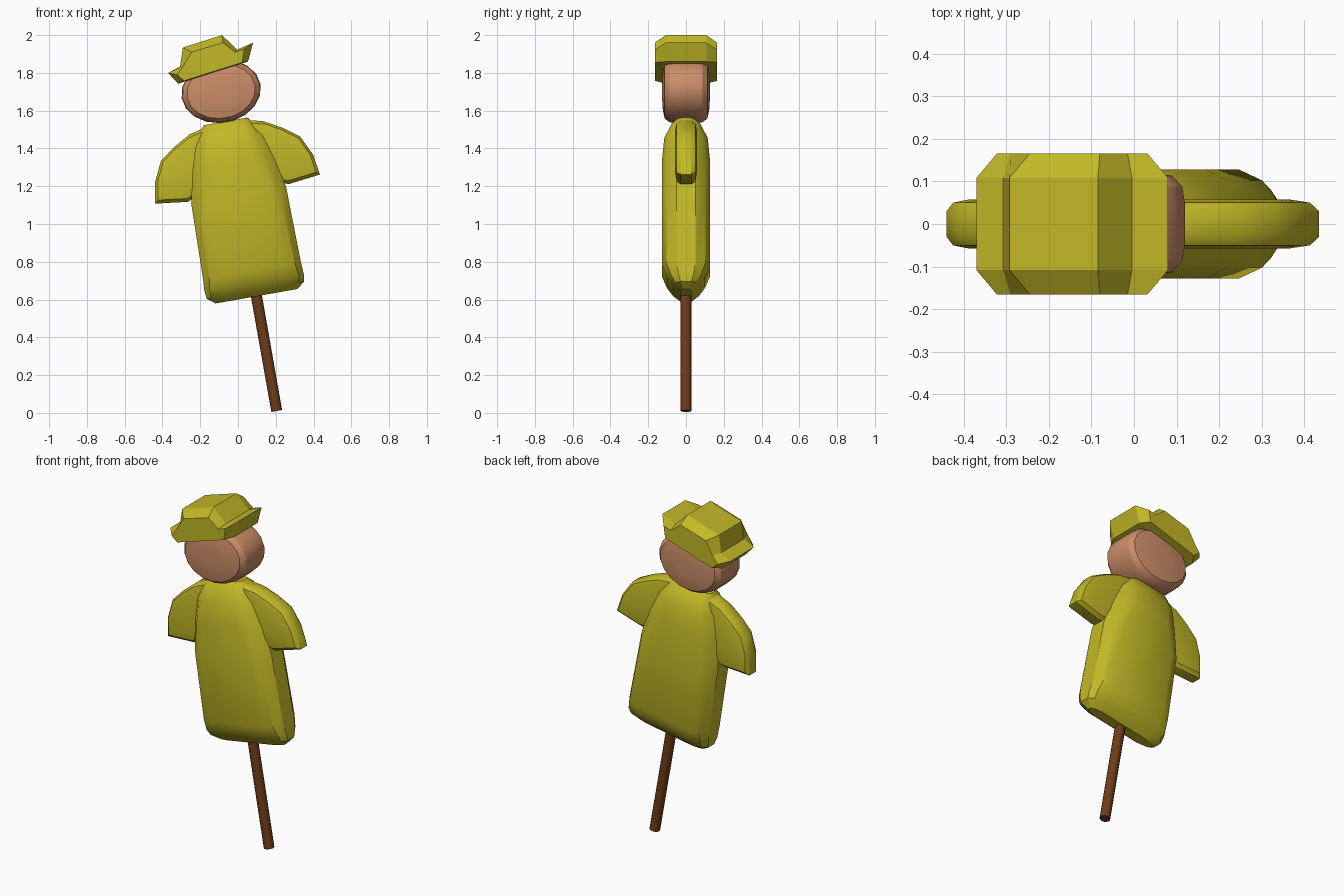
import bpy, bmesh
from math import sin, cos, pi, radians

if "Cube" in bpy.data.objects:
    bpy.data.objects.remove(bpy.data.objects["Cube"])

TILT = radians(10)


def lean(u, y, v):
    """Upright figure coordinates -> leaning world coordinates."""
    return (0.205 + u * cos(TILT) - v * sin(TILT), y,
            0.01 + u * sin(TILT) + v * cos(TILT))


def material(name, rgb):
    m = bpy.data.materials.new(name)
    m.diffuse_color = (*rgb, 1)
    m.use_nodes = True
    m.node_tree.nodes["Principled BSDF"].inputs["Base Color"].default_value = m.diffuse_color
    return m


def loft(name, rings, mat, angle=None):
    """Skin equal-sized rings of points and cap both ends."""
    bm = bmesh.new()
    loops = [[bm.verts.new(p) for p in ring] for ring in rings]
    for a, b in zip(loops, loops[1:]):
        for i in range(len(a)):
            j = (i + 1) % len(a)
            bm.faces.new((a[i], a[j], b[j], b[i]))
    bm.faces.new(loops[0])
    bm.faces.new(loops[-1])
    bmesh.ops.recalc_face_normals(bm, faces=bm.faces)
    mesh = bpy.data.meshes.new(name)
    bm.to_mesh(mesh)
    bm.free()
    ob = bpy.data.objects.new(name, mesh)
    bpy.context.collection.objects.link(ob)
    mesh.materials.append(mat)
    if angle:
        bpy.ops.object.select_all(action='DESELECT')
        ob.select_set(True)
        bpy.context.view_layer.objects.active = ob
        bpy.ops.object.shade_smooth_by_angle(angle=radians(angle))
    return ob


def front_and_back(steps):
    """Mirror (depth, value) steps from the front face to the back face."""
    return [(-d, s) for d, s in steps] + [(d, s) for d, s in reversed(steps)]


cloth = material("yellow_cloth", (0.54, 0.48, 0.02))
skin = material("skin", (0.60, 0.27, 0.14))
wood = material("wood", (0.16, 0.045, 0.01))

# Pole running up into the head
loft("pole", [[lean(0.029 * cos(2 * pi * i / 12), 0.029 * sin(2 * pi * i / 12), v)
               for i in range(12)] for v in (0, 1.66)], wood, 40)

# Shirt torso: height, half width, shoulder edge, flat panel edge, half depth
torso = []
for v, w, c, p, d in [
        (0.617, 0.22, 0.19, 0.15, 0.03), (0.65, 0.262, 0.235, 0.17, 0.07),
        (0.69, 0.267, 0.24, 0.175, 0.10), (0.755, 0.263, 0.23, 0.175, 0.128),
        (1.16, 0.255, 0.22, 0.165, 0.128), (1.32, 0.225, 0.18, 0.11, 0.128),
        (1.45, 0.19, 0.15, 0.10, 0.115), (1.53, 0.14, 0.12, 0.09, 0.075),
        (1.557, 0.117, 0.10, 0.08, 0.045)]:
    quarter = [(w, 0.4 * d), (c, 0.8 * d), (p, d)]
    half = quarter + [(-u, y) for u, y in reversed(quarter)]
    section = half + [(-u, -y) for u, y in half]
    torso.append([lean(u, y, v) for u, y in section])
loft("shirt_torso", torso, cloth, 30)

# Sleeves: rounded outline, softened towards front and back
sleeve = [(0.08, 1.553), (0.20, 1.522), (0.293, 1.470), (0.374, 1.41),
          (0.425, 1.304), (0.443, 1.193), (0.27, 1.172), (0.10, 1.25)]
for side, label in ((1, "right"), (-1, "left")):
    rings = [[lean(side * (0.26 + (u - 0.26) * s), y, 1.35 + (v - 1.35) * s)
              for u, v in sleeve]
             for y, s in front_and_back([(0.058, 0.65), (0.05, 0.9), (0.03, 1)])]
    loft(label + "_sleeve", rings, cloth, 35)

# Head: fat oval disc with rounded faces
head = [[lean(0.004 + 0.212 * s * cos(2 * pi * i / 18), y,
              1.718 + 0.167 * s * sin(2 * pi * i / 18)) for i in range(18)]
        for y, s in front_and_back([(0.126, 0.3), (0.123, 0.58), (0.113, 0.86),
                                    (0.088, 0.97), (0.05, 1)])]
loft("head", head, skin, 30)

# Hat: side-to-side profile with upturned brim ends, narrowed at front and back
middle = [(-0.37, 1.80), (-0.317, 1.743), (0.053, 1.86), (0.08, 1.96),
          (-0.005, 1.923), (-0.085, 2.0), (-0.292, 1.934), (-0.307, 1.833)]
end = [(-0.322, 1.79), (-0.285, 1.758), (0.022, 1.855), (0.032, 1.925),
       (-0.015, 1.91), (-0.08, 1.96), (-0.245, 1.91), (-0.29, 1.835)]
loft("hat", [[(x, y, z) for x, z in prof] for y, prof in
             front_and_back([(0.165, end), (0.108, middle)])], cloth)
